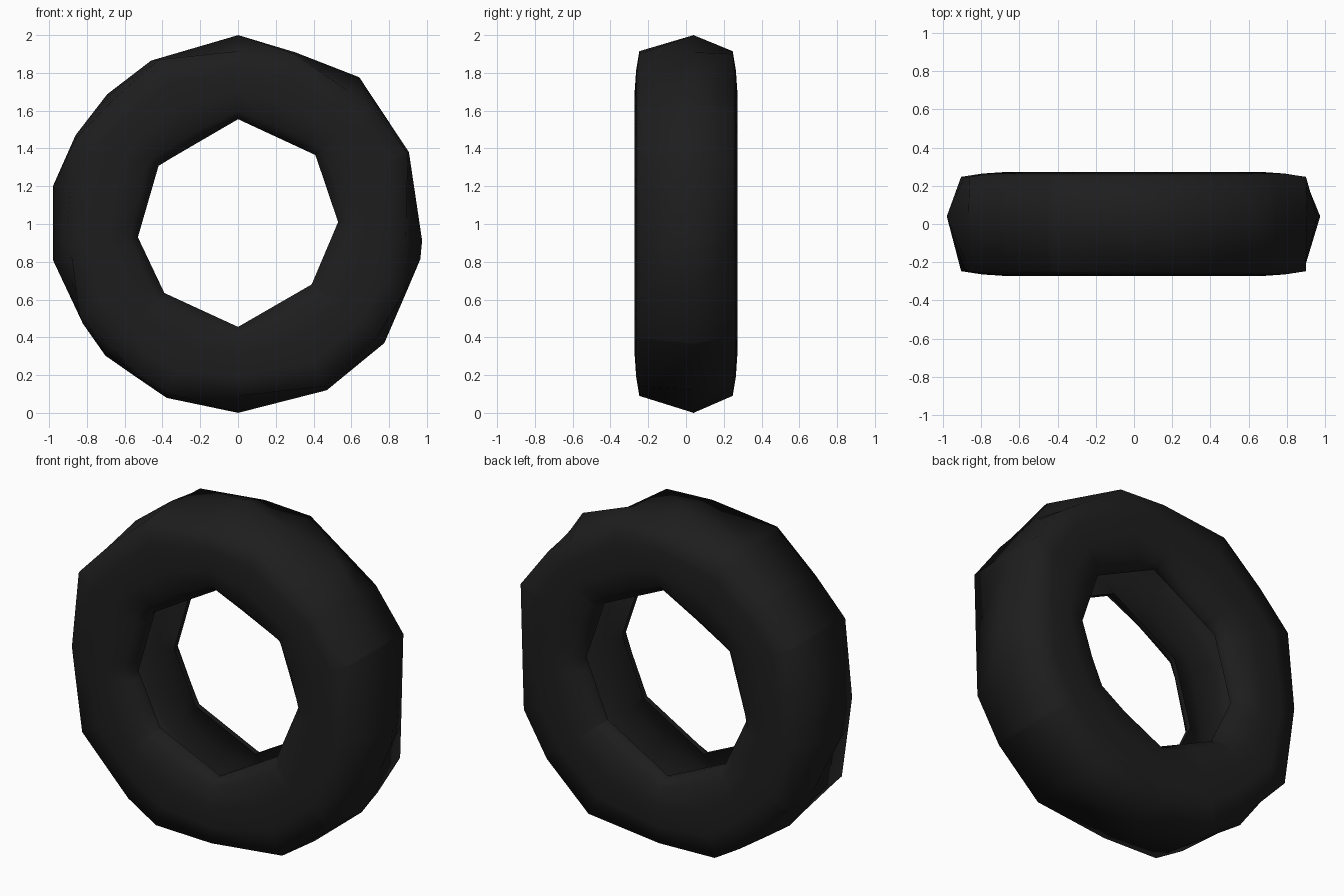
import bpy, bmesh
from math import sin, cos, radians, atan2

cube = bpy.data.objects.get("Cube")
if cube:
    bpy.data.objects.remove(cube, do_unlink=True)

rubber = bpy.data.materials.new("black rubber")
rubber.use_nodes = True
colour = (0.0125, 0.0125, 0.0125, 1)
rubber.diffuse_color = colour
bsdf = rubber.node_tree.nodes["Principled BSDF"]
bsdf.inputs["Base Color"].default_value = colour
bsdf.inputs["Roughness"].default_value = 0.9

# Faceted outlines as (x, z) corners around the wheel centre:
# tread centre, tread shoulder and bead
crown = [(0, 1), (-.46, .865), (-.69, .69), (-.86, .47), (-.98, .2), (-.98, -.19),
         (-.82, -.53), (-.7, -.7), (-.38, -.92), (0, -1), (.47, -.88), (.775, -.63),
         (.965, -.19), (.975, -.09), (.905, .38), (.64, .78), (.3, .91)]
shoulder = [(0, .915), (-.42, .87), (-.67, .65), (-.86, .45), (-.905, 0), (-.84, -.48),
            (-.54, -.79), (-.36, -.9), (0, -.91), (.46, -.86), (.73, -.61),
            (.88, -.36), (.9, .37), (.72, .61), (.3, .9)]
bead = [(0, .555), (-.42, .31), (-.53, -.07), (-.39, -.365), (0, -.545),
        (.39, -.32), (.53, .01), (.41, .365)]


def radius(outline, a):
    """Distance from the centre to the outline in direction a."""
    dx, dz = cos(a), sin(a)
    for (x1, z1), (x2, z2) in zip(outline, outline[1:] + outline[:1]):
        ex, ez = x2 - x1, z2 - z1
        det = dx * ez - dz * ex
        if abs(det) < 1e-9:
            continue
        r = (x1 * ez - z1 * ex) / det
        s = (x1 * dz - z1 * dx) / det
        if r > 0 and -1e-3 <= s <= 1 + 1e-3:
            return r


angles = sorted({round(atan2(z, x), 2) for x, z in crown + shoulder + bead})

# Half cross-section as (blend from bead 0 to shoulder 1, y):
# shoulder, sidewall, thin bead lip, then back up the inside of the shell
half = [(1, .247), (.72, .264), (.4, .272), (.12, .25), (0, .195),
        (0, .165), (.18, .21), (.4, .24), (.75, .232), (.92, .205)]
section = ([(crown, 1, .04)] + [(shoulder, t, y) for t, y in half]
           + [(crown, .92, .02)] + [(shoulder, t, -y) for t, y in reversed(half)])

# Tyre: closed cross-section carried around the faceted outlines
bm = bmesh.new()
rings = []
for a in angles:
    ri = radius(bead, a)
    ring = []
    for outline, t, y in section:
        r = ri + (radius(outline, a) - ri) * t
        ring.append(bm.verts.new((r * cos(a), y, 1 + r * sin(a))))
    rings.append(ring)
n = len(section)
for p, q in zip(rings, rings[1:] + rings[:1]):
    for i in range(n):
        j = (i + 1) % n
        bm.faces.new((p[i], p[j], q[j], q[i]))
bmesh.ops.recalc_face_normals(bm, faces=bm.faces)
mesh = bpy.data.meshes.new("tyre")
bm.to_mesh(mesh)
bm.free()
mesh.materials.append(rubber)
tyre = bpy.data.objects.new("tyre", mesh)
bpy.context.collection.objects.link(tyre)

bpy.ops.object.select_all(action="DESELECT")
tyre.select_set(True)
bpy.context.view_layer.objects.active = tyre
bpy.ops.object.shade_smooth_by_angle(angle=radians(80))
